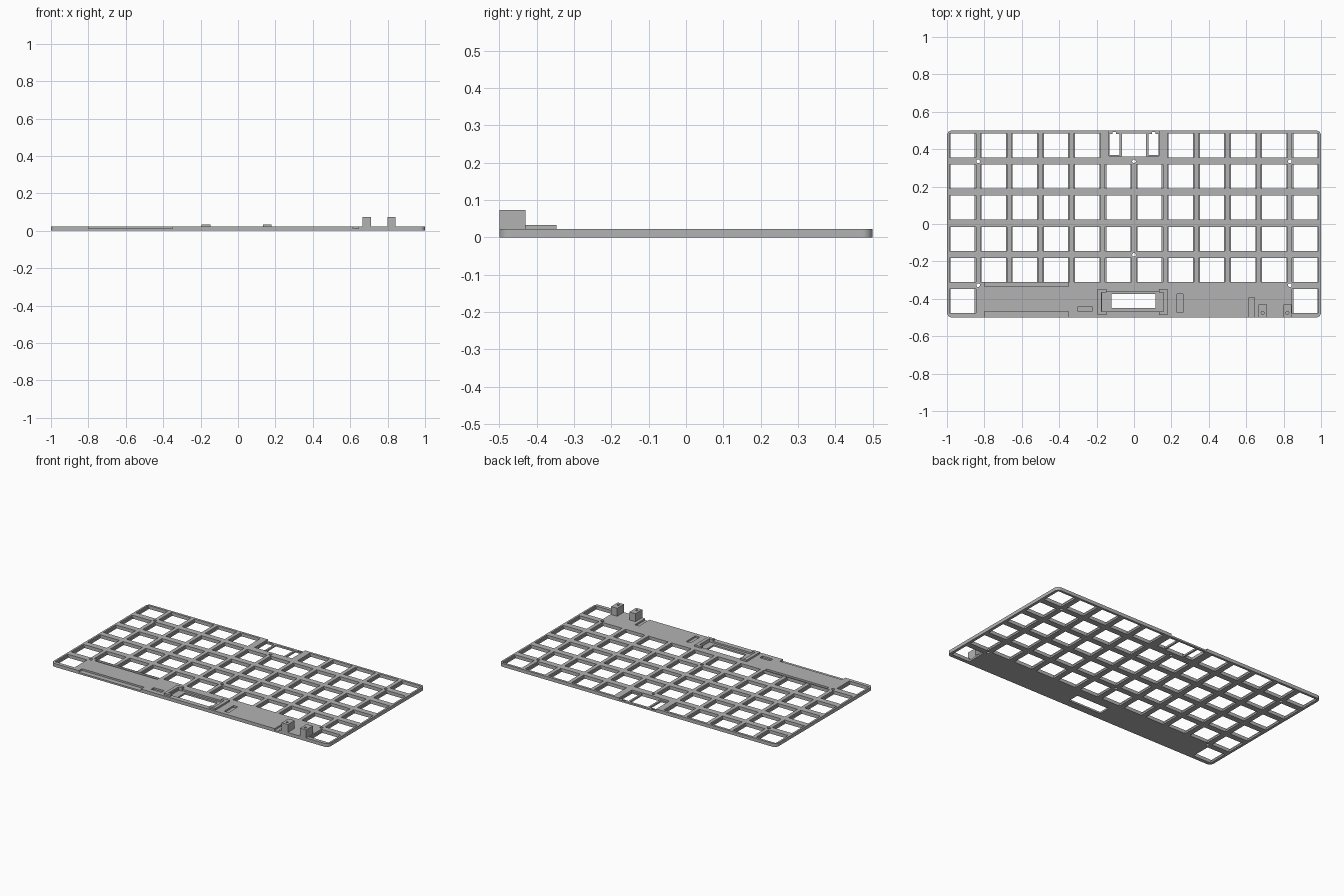
import bpy
import bmesh
from mathutils import Matrix

cube = bpy.data.objects.get("Cube")
if cube:
    bpy.data.objects.remove(cube, do_unlink=True)

THICK = 0.022
FLOOR = 0.011
PITCH = 1 / 6

grey = bpy.data.materials.new("plain grey")
grey.use_nodes = True
grey.diffuse_color = (0.45, 0.45, 0.45, 1)
grey.node_tree.nodes["Principled BSDF"].inputs["Base Color"].default_value = (0.45, 0.45, 0.45, 1)


def make_object(name, bm):
    mesh = bpy.data.meshes.new(name)
    bm.to_mesh(mesh)
    bm.free()
    mesh.materials.append(grey)
    obj = bpy.data.objects.new(name, mesh)
    bpy.context.collection.objects.link(obj)
    return obj


def add_box(bm, x0, x1, y0, y1, z0, z1):
    place = Matrix.Translation(((x0 + x1) / 2, (y0 + y1) / 2, (z0 + z1) / 2))
    size = Matrix.Diagonal((x1 - x0, y1 - y0, z1 - z0, 1))
    return bmesh.ops.create_cube(bm, size=1, matrix=place @ size)["verts"]


def add_peg(bm, x, y, radius):
    bmesh.ops.create_cone(bm, cap_ends=True, segments=12, radius1=radius, radius2=radius,
                          depth=0.3, matrix=Matrix.Translation((x, y, 0.155)) if radius < 0.009
                          else Matrix.Translation((x, y, 0)))


def cut(target, bm):
    cutter = make_object("cutter", bm)
    cutter.hide_render = True
    mod = target.modifiers.new("cut", "BOOLEAN")
    mod.operation = "DIFFERENCE"
    mod.solver = "EXACT"
    mod.object = cutter
    graph = bpy.context.evaluated_depsgraph_get()
    result = bpy.data.meshes.new_from_object(target.evaluated_get(graph))
    target.modifiers.clear()
    target.data = result
    bpy.data.objects.remove(cutter, do_unlink=True)


# plate with rounded corners
bm = bmesh.new()
add_box(bm, -1, 1, -0.5, 0.5, 0, THICK)
corners = [e for e in bm.edges if abs(e.verts[0].co.z - e.verts[1].co.z) > 0.01]
bmesh.ops.bevel(bm, geom=corners, offset=0.027, segments=6, affect="EDGES", profile=0.5)
plate = make_object("key_plate", bm)

# key openings, screw holes and the wide window
through, ledges = bmesh.new(), bmesh.new()
for row in range(6):
    for col in range(12):
        if (row == 5 and col in (5, 6)) or (row == 0 and 0 < col < 11):
            continue
        x, y = (col - 5.5) * PITCH, (row - 2.5) * PITCH + 0.004
        add_box(through, x - 0.065, x + 0.065, y - 0.064, y + 0.064, -0.1, 0.1)
        add_box(ledges, x - 0.071, x + 0.071, y - 0.064, y + 0.064, FLOOR, 0.1)
for x, y in ((-0.833, 0.335), (0, 0.335), (0.833, 0.335),
             (0, -0.165), (-0.833, -0.327), (0.833, -0.327)):
    add_peg(through, x, y, 0.01)
add_box(through, -0.12, 0.115, -0.45, -0.375, -0.1, 0.1)

# connector openings at the back
add_box(through, -0.065, 0.065, 0.362, 0.485, -0.1, 0.1)
for s in (-1, 1):
    a, b = sorted((s * 0.077, s * 0.132))
    add_box(through, a, b, 0.368, 0.482, -0.1, 0.1)
    add_box(through, s * 0.105 - 0.01, s * 0.105 + 0.01, 0.4821, 0.493, -0.1, 0.1)
cut(plate, through)
cut(plate, ledges)

# shallow pockets in the solid front strip and the lowered back rim
pockets = bmesh.new()
for x0, x1, y0, y1 in ((-0.8, -0.35, -0.6, -0.467), (-0.8, -0.35, -0.333, -0.312),
                       (-0.3, -0.225, -0.468, -0.44), (0.23, 0.262, -0.472, -0.375),
                       (0.615, 0.645, -0.6, -0.393), (-0.17, 0.16, -0.468, -0.36),
                       (-0.135, 0.135, 0.364, 0.6)):
    add_box(pockets, x0, x1, y0, y1, FLOOR, 0.1)
cut(plate, pockets)

# raised C-shaped brackets around the window
for name, outer, s in (("right_bracket", -0.195, 1), ("left_bracket", 0.18, -1)):
    bm = bmesh.new()
    a, b = sorted((outer, outer + s * 0.022))
    add_box(bm, a, b, -0.487, -0.347, FLOOR, 0.033)
    a, b = sorted((outer + s * 0.022, outer + s * 0.047))
    add_box(bm, a, b, -0.487, -0.468, FLOOR, 0.033)
    add_box(bm, a, b, -0.366, -0.347, FLOOR, 0.033)
    make_object(name, bm)

# two drilled posts at the front edge
for name, x in (("inner_post", 0.688), ("outer_post", 0.82)):
    bm = bmesh.new()
    add_box(bm, x - 0.022, x + 0.022, -0.5, -0.43, FLOOR, 0.074)
    post = make_object(name, bm)
    drill = bmesh.new()
    add_peg(drill, x, -0.475, 0.008)
    drill.verts.ensure_lookup_table()
    bmesh.ops.translate(drill, verts=drill.verts, vec=(0, 0, 0.035))
    cut(post, drill)
